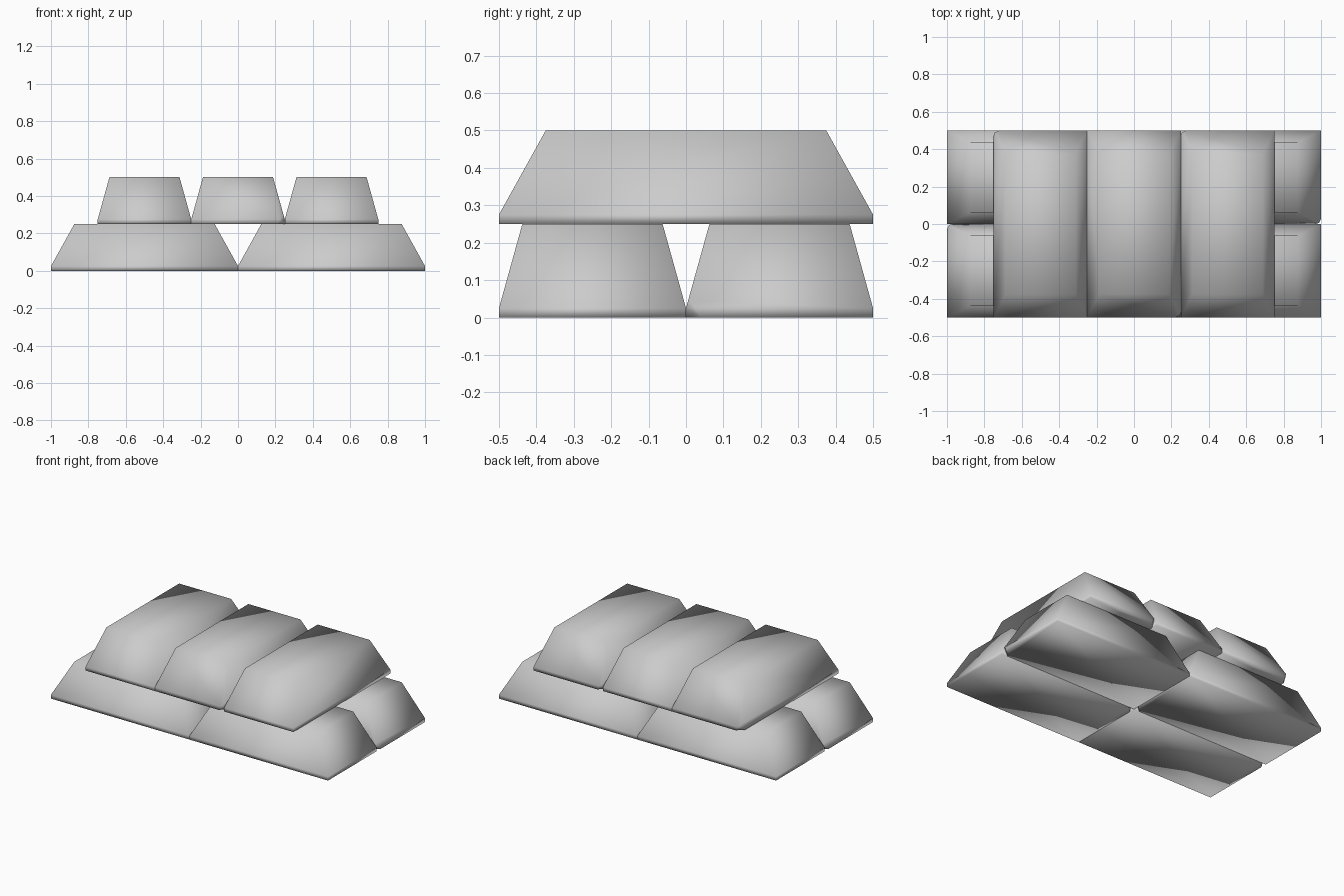
import bpy, bmesh, math
from mathutils import Vector

if "Cube" in bpy.data.objects:
    bpy.data.objects.remove(bpy.data.objects["Cube"])

L, W, H, LIP = 0.5, 0.25, 0.25, 0.025   # half length, half width, height, base lip


def ingot(name, x, y, z, angle, chip_side):
    """Tapered bar with a thin base lip and one chipped base corner."""
    bm = bmesh.new()
    rings = []
    for s, h in ((1.0, 0.0), (1.0, LIP), (0.75, H)):
        rings.append([bm.verts.new((sx * L * s, sy * W * s, h))
                      for sx, sy in ((-1, -1), (1, -1), (1, 1), (-1, 1))])
    bm.faces.new(rings[0][::-1])
    bm.faces.new(rings[-1])
    for a, b in zip(rings, rings[1:]):
        for i in range(4):
            j = (i + 1) % 4
            bm.faces.new((a[i], a[j], b[j], b[i]))
    # chipped corner
    n = Vector((1, chip_side, -0.5)).normalized()
    corner = Vector((L, chip_side * W, 0))
    cut = bmesh.ops.bisect_plane(bm, geom=bm.verts[:] + bm.edges[:] + bm.faces[:],
                                 plane_co=corner - Vector((0.04, 0, 0)),
                                 plane_no=n, clear_outer=True)
    edges = [e for e in cut["geom_cut"] if isinstance(e, bmesh.types.BMEdge)]
    bmesh.ops.holes_fill(bm, edges=edges, sides=0)
    bmesh.ops.recalc_face_normals(bm, faces=bm.faces[:])
    for f in bm.faces:
        f.smooth = True
    me = bpy.data.meshes.new(name)
    bm.to_mesh(me)
    bm.free()
    ob = bpy.data.objects.new(name, me)
    ob.location = (x, y, z)
    ob.rotation_euler.z = math.radians(angle)
    bpy.context.collection.objects.link(ob)


# bottom layer: four bars lying along x
for side, x in (("left", -0.5), ("right", 0.5)):
    ingot("bottom_bar_front_" + side, x, -0.25, 0, 180, -1)
    ingot("bottom_bar_back_" + side, x, 0.25, 0, 0, -1)

# top layer: three bars lying along y
ingot("top_bar_left", -0.5, 0, H, 90, 1)
ingot("top_bar_middle", 0, 0, H, -90, 1)
ingot("top_bar_right", 0.5, 0, H, 90, 1)
